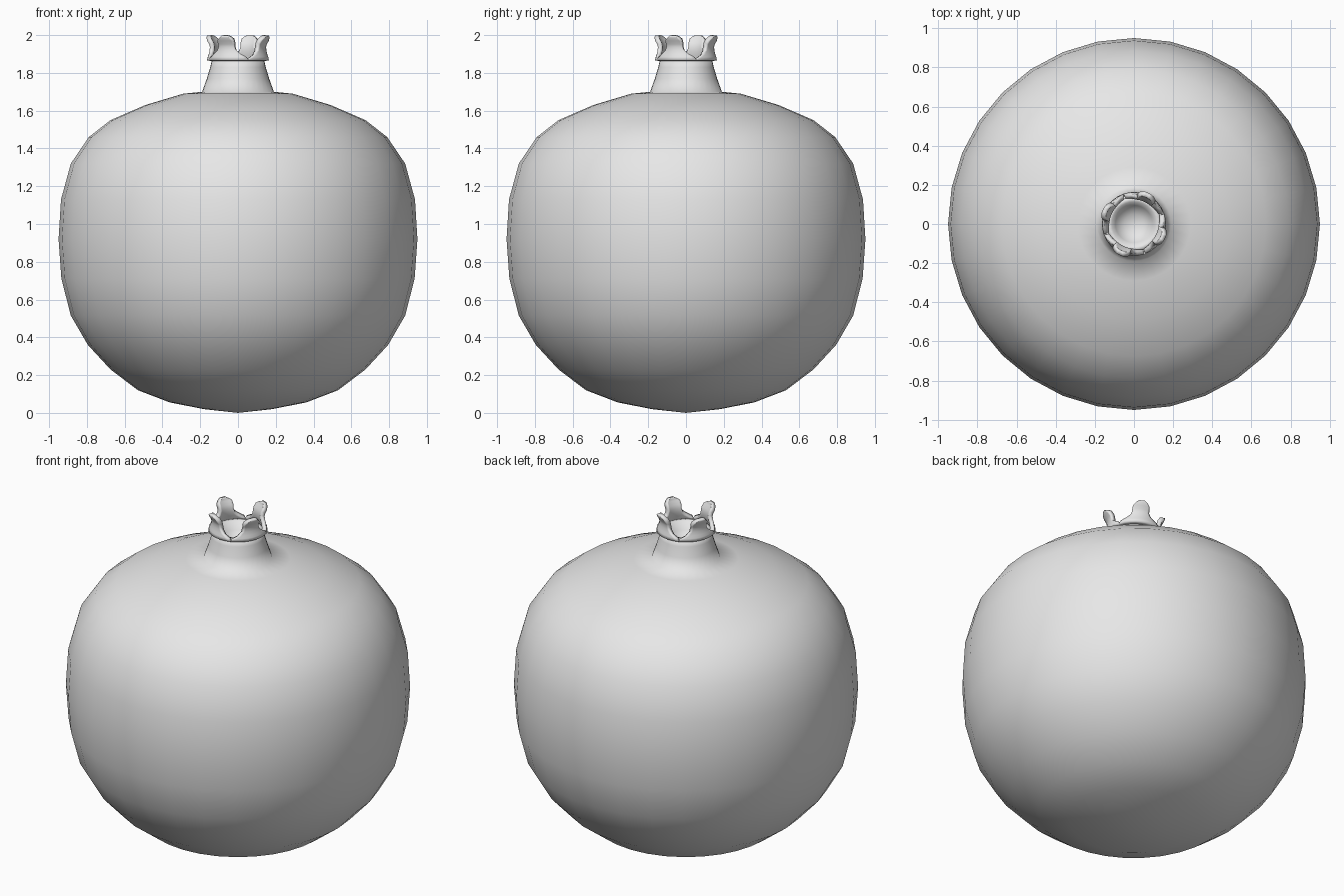
import bpy, bmesh, math

cube = bpy.data.objects.get("Cube")
if cube:
    bpy.data.objects.remove(cube, do_unlink=True)

skin = bpy.data.materials.new("pale_grey_skin")
skin.use_nodes = True
grey = (0.8, 0.8, 0.8, 1)
skin.diffuse_color = grey
skin.node_tree.nodes["Principled BSDF"].inputs["Base Color"].default_value = grey


def finish(bm, name):
    bmesh.ops.remove_doubles(bm, verts=bm.verts, dist=0.0005)
    bmesh.ops.recalc_face_normals(bm, faces=bm.faces)
    for f in bm.faces:
        f.smooth = True
    mesh = bpy.data.meshes.new(name)
    bm.to_mesh(mesh)
    bm.free()
    mesh.materials.append(skin)
    obj = bpy.data.objects.new(name, mesh)
    bpy.context.collection.objects.link(obj)
    return obj


def polar(r, a, z):
    return (r * math.cos(a), r * math.sin(a), z)


# Fruit body with neck and hollow cup, turned from one profile
profile = [(0, 0), (0.18, 0.02), (0.36, 0.055), (0.53, 0.12), (0.675, 0.23),
           (0.795, 0.36), (0.885, 0.515), (0.935, 0.71), (0.95, 0.92),
           (0.937, 1.13), (0.885, 1.32), (0.79, 1.46), (0.675, 1.55),
           (0.49, 1.63), (0.29, 1.69), (0.19, 1.70), (0.165, 1.77),
           (0.147, 1.83), (0.138, 1.87), (0.113, 1.87), (0.095, 1.82),
           (0.05, 1.79), (0, 1.78)]
bm = bmesh.new()
verts = [bm.verts.new(polar(r, 0, z)) for r, z in profile]
edges = [bm.edges.new(pair) for pair in zip(verts, verts[1:])]
bmesh.ops.spin(bm, geom=verts + edges, cent=(0, 0, 0), axis=(0, 0, 1),
               angle=math.tau, steps=32, use_merge=True)
finish(bm, "fruit_body")

# Crown of four curled sepals: radius, height, half width in degrees
rows = [(0.139, 1.862, 45), (0.136, 1.878, 43), (0.131, 1.892, 31),
        (0.126, 1.915, 22), (0.125, 1.94, 19), (0.131, 1.962, 19),
        (0.143, 1.982, 17), (0.149, 1.994, 11), (0.15, 2.0, 5)]
COLUMNS = 8
bm = bmesh.new()
for k in range(4):
    middle = math.radians(65 + 90 * k)
    grid = [[bm.verts.new(polar(r, middle + math.radians(w) * (2 * i / COLUMNS - 1), z))
             for i in range(COLUMNS + 1)] for r, z, w in rows]
    for low, high in zip(grid, grid[1:]):
        for i in range(COLUMNS):
            bm.faces.new((low[i], low[i + 1], high[i + 1], high[i]))
crown = finish(bm, "crown_sepals")
thick = crown.modifiers.new("thickness", 'SOLIDIFY')
thick.thickness = 0.025
thick.offset = -1

# Keep the cut edges of rim and sepals crisp
for obj in bpy.context.selected_objects:
    obj.select_set(False)
for name in ("fruit_body", "crown_sepals"):
    bpy.data.objects[name].select_set(True)
bpy.context.view_layer.objects.active = crown
bpy.ops.object.shade_smooth_by_angle(angle=math.radians(80))
